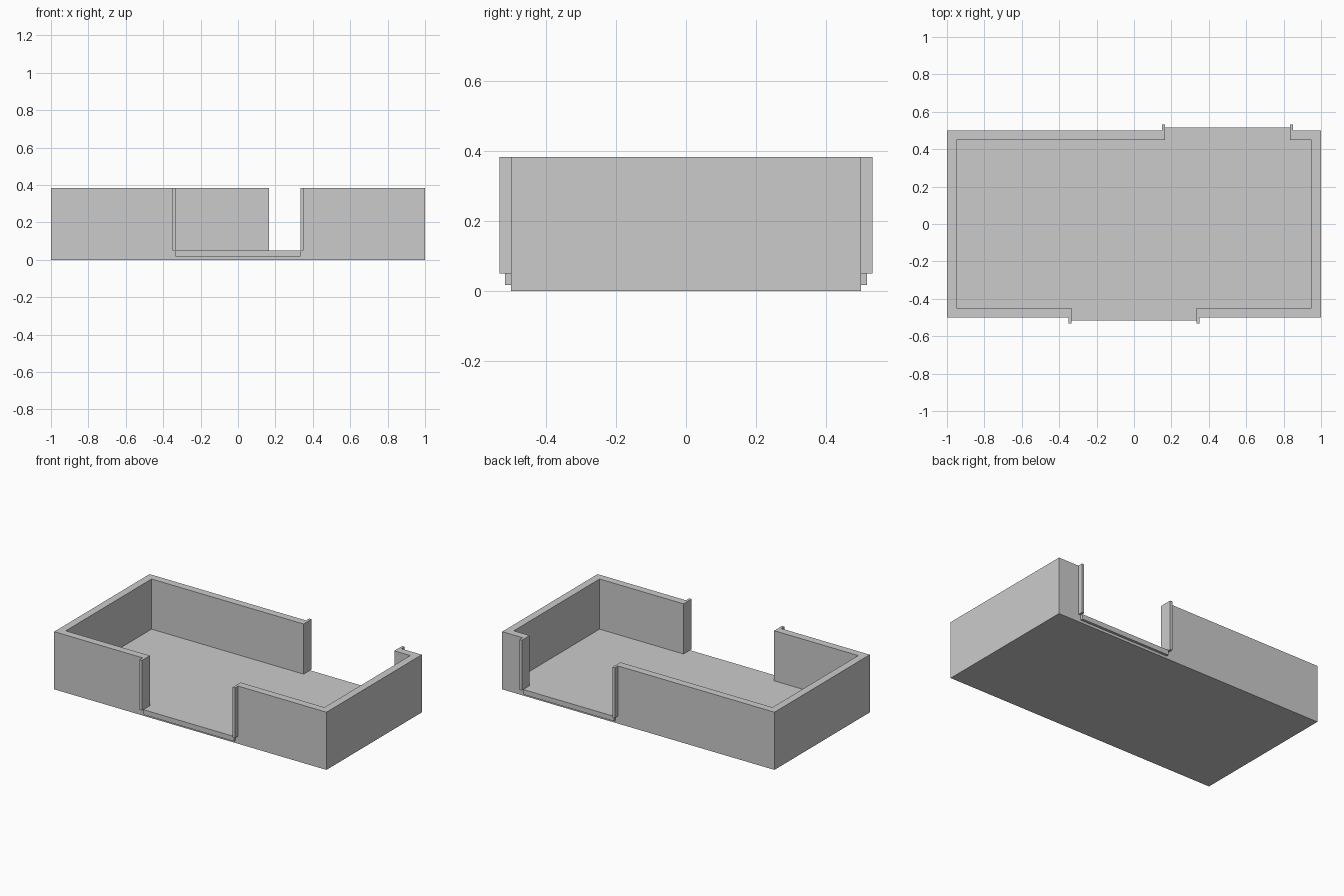
import bpy
import bmesh

if "Cube" in bpy.data.objects:
    bpy.data.objects.remove(bpy.data.objects["Cube"])

FLOOR, TOP = 0.05, 0.383      # floor thickness, wall height
W, D, T = 1.0, 0.5, 0.05      # half width, half depth, wall thickness
JAMB_W, JAMB_Y = 0.017, 0.533
SILL_Y, SILL_Z = 0.517, 0.017
FRONT_DOOR = (-0.333, 0.333)  # x range of each opening
BACK_DOOR = (0.167, 0.833)


def prism(name, outline, z0, z1):
    """Extrude a plan outline from z0 to z1."""
    bm = bmesh.new()
    face = bm.faces.new([bm.verts.new((x, y, z0)) for x, y in outline])
    up = bmesh.ops.extrude_face_region(bm, geom=[face])["geom"]
    for v in up:
        if isinstance(v, bmesh.types.BMVert):
            v.co.z = z1
    bmesh.ops.recalc_face_normals(bm, faces=bm.faces)
    mesh = bpy.data.meshes.new(name)
    bm.to_mesh(mesh)
    bm.free()
    obj = bpy.data.objects.new(name, mesh)
    bpy.context.collection.objects.link(obj)
    return obj


def rect(x0, x1, y0, y1):
    return [(x0, y0), (x1, y0), (x1, y1), (x0, y1)]


def wall(name, side, front_x, back_x):
    """C-shaped wall ending in a projecting jamb at both openings."""
    def end(x, y):            # door end, from outer wall to inner wall
        return [(x + side * JAMB_W, y * D), (x + side * JAMB_W, y * JAMB_Y),
                (x, y * JAMB_Y), (x, y * (D - T))]
    inner = side * (W - T)
    outline = ([(side * W, -D)] + end(front_x, -1)
               + [(inner, -D + T), (inner, D - T)]
               + end(back_x, 1)[::-1] + [(side * W, D)])
    return prism(name, outline, FLOOR, TOP)


# Base slab, walls either side of the openings, and door sills
body = prism("open_room_shell", rect(-W, W, -D, D), 0, FLOOR)
parts = [
    wall("left_wall", -1, FRONT_DOOR[0], BACK_DOOR[0]),
    wall("right_wall", 1, FRONT_DOOR[1], BACK_DOOR[1]),
    prism("front_sill", rect(*FRONT_DOOR, -SILL_Y, -D), SILL_Z, FLOOR),
    prism("back_sill", rect(*BACK_DOOR, D, SILL_Y), SILL_Z, FLOOR),
]

# Fuse everything into one clean shell
bpy.context.view_layer.objects.active = body
for part in parts:
    mod = body.modifiers.new("join_" + part.name, 'BOOLEAN')
    mod.operation = 'UNION'
    mod.solver = 'EXACT'
    mod.object = part
    bpy.ops.object.modifier_apply(modifier=mod.name)
    bpy.data.objects.remove(part)
